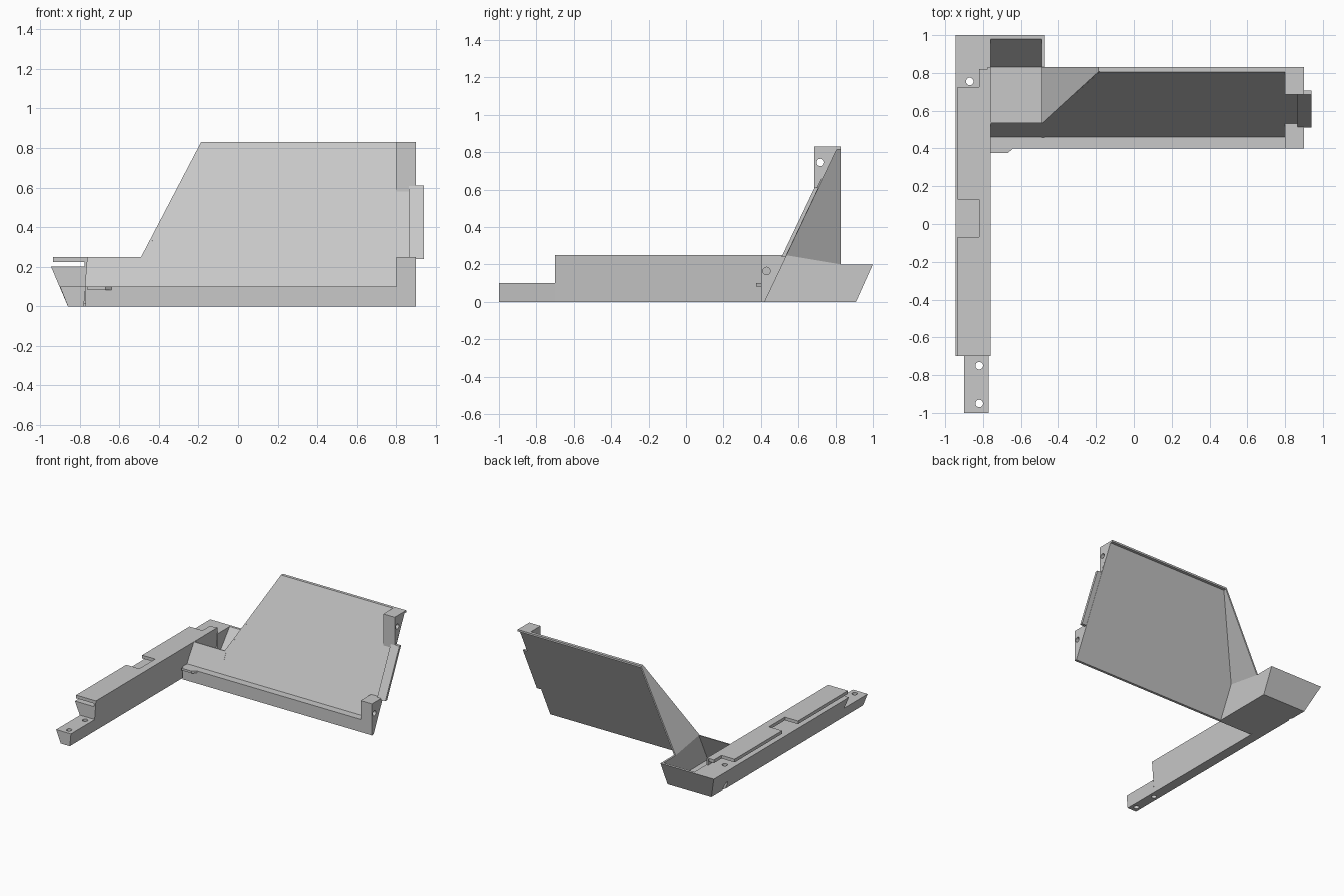
import bpy, bmesh
from mathutils import Vector, Matrix

cube = bpy.data.objects.get("Cube")
if cube:
    bpy.data.objects.remove(cube, do_unlink=True)

grey = bpy.data.materials.new("plain grey")
grey.use_nodes = True
colour = (0.58, 0.58, 0.58, 1)
grey.diffuse_color = colour
grey.node_tree.nodes["Principled BSDF"].inputs["Base Color"].default_value = colour


def loft(name, start, end):
    """Solid between two matching outlines."""
    bm = bmesh.new()
    a = [bm.verts.new(p) for p in start]
    b = [bm.verts.new(p) for p in end]
    bm.faces.new(a)
    bm.faces.new(b[::-1])
    for i in range(len(a)):
        j = (i + 1) % len(a)
        bm.faces.new((a[j], a[i], b[i], b[j]))
    bmesh.ops.recalc_face_normals(bm, faces=bm.faces)
    mesh = bpy.data.meshes.new(name)
    bm.to_mesh(mesh)
    bm.free()
    mesh.materials.append(grey)
    obj = bpy.data.objects.new(name, mesh)
    bpy.context.collection.objects.link(obj)
    return obj


def prism(name, axis, outline, lo, hi):
    """Extrude a flat outline along one axis."""
    place = {"x": lambda p, t: (t, p[0], p[1]),
             "y": lambda p, t: (p[0], t, p[1]),
             "z": lambda p, t: (p[0], p[1], t)}[axis]
    return loft(name, [place(p, lo) for p in outline], [place(p, hi) for p in outline])


def drill(obj, centre, axis, radius=0.02):
    """Bore a round hole and bake it into the mesh."""
    bm = bmesh.new()
    turn = Matrix.Rotation(1.5707963, 4, "Y") if axis == "x" else Matrix()
    bmesh.ops.create_cone(bm, cap_ends=True, segments=24, radius1=radius, radius2=radius,
                          depth=0.6, matrix=Matrix.Translation(centre) @ turn)
    mesh = bpy.data.meshes.new("hole_cutter")
    bm.to_mesh(mesh)
    bm.free()
    cutter = bpy.data.objects.new("hole_cutter", mesh)
    cutter.hide_render = True
    bpy.context.collection.objects.link(cutter)
    mod = obj.modifiers.new("hole", "BOOLEAN")
    mod.operation, mod.object, mod.solver = "DIFFERENCE", cutter, "EXACT"
    bpy.context.view_layer.update()
    graph = bpy.context.evaluated_depsgraph_get()
    baked = bpy.data.meshes.new_from_object(obj.evaluated_get(graph))
    obj.modifiers.clear()
    obj.data = baked
    bpy.data.objects.remove(cutter, do_unlink=True)


def slope(z):
    """Front of the leaning panel at height z."""
    return 0.412 + 0.475 * z


def leaning(name, outline, front, back):
    """Sheet lying on the leaning plane, given as x, z points."""
    loft(name, [(x, slope(z) + front, z) for x, z in outline],
         [(x, slope(z) + back, z) for x, z in outline])


# Leaning panel with its top lip, bottom ledge and side tab
leaning("leaning_panel", [(-0.77, 0), (0.9, 0), (0.9, 0.83), (-0.18, 0.83),
                          (-0.485, 0.25), (-0.77, 0.25)], 0, 0.008)
prism("top_lip", "x", [(0.8, 0.815), (0.83, 0.815), (0.83, 0.83), (0.806, 0.83)], -0.18, 0.9)
prism("bottom_ledge", "x", [(0.4, 0), (0.416, 0), (slope(0.1), 0.1), (0.4, 0.1)], -0.77, 0.9)
leaning("side_tab", [(0.865, 0.24), (0.94, 0.24), (0.94, 0.61), (0.865, 0.61)], -0.016, 0.006)
prism("ledge_nib", "z", [(-0.76, 0.375), (-0.67, 0.375), (-0.64, 0.4), (-0.76, 0.4)], 0.083, 0.1)

# Bored posts at the free end of the panel
lower = prism("lower_post", "x", [(0.4, 0), (0.414, 0), (slope(0.25) + 0.002, 0.25),
                                  (0.4, 0.25)], 0.8, 0.9)
drill(lower, (0.85, 0.43, 0.165), "x")
upper = prism("upper_post", "x", [(0.685, 0.58), (0.809, 0.83), (0.685, 0.83)], 0.8, 0.9)
drill(upper, (0.85, 0.717, 0.745), "x")

# Long rail with sloping outer side and raised inner wall
rail = prism("rail", "y", [(-0.945, 0.2), (-0.86, 0), (-0.78, 0), (-0.76, 0.25),
                           (-0.776, 0.25), (-0.776, 0.2)], -0.7, 0.83)
drill(rail, (-0.87, 0.755, 0.1), "z")
foot = prism("rail_foot", "y", [(-0.9, 0.1), (-0.86, 0), (-0.78, 0), (-0.77, 0.1)], -1, -0.7)
for y in (-0.95, -0.75):
    drill(foot, (-0.82, y, 0.05), "z")

# Notched plate held above the rail
prism("rail_cover", "z", [(-0.935, -0.7), (-0.77, -0.7), (-0.77, 0.82), (-0.82, 0.82),
                          (-0.82, 0.725), (-0.935, 0.725), (-0.935, 0.13), (-0.82, 0.13),
                          (-0.82, -0.07), (-0.935, -0.07)], 0.225, 0.25)

# Corner pocket: end block, floor, back wall and side wall
loft("corner_block",
     [(-0.945, 0.83, 0.2), (-0.86, 0.83, 0), (-0.76, 0.83, 0), (-0.76, 0.83, 0.2)],
     [(-0.945, 1, 0.2), (-0.86, 0.91, 0), (-0.76, 0.91, 0), (-0.76, 1, 0.2)])
prism("pocket_floor", "z", [(-0.785, 0.416), (-0.475, 0.416), (-0.475, 0.84), (-0.785, 0.84)],
      0, 0.014)
prism("pocket_back_wall", "x", [(0.83, 0), (0.91, 0), (1, 0.2), (0.98, 0.2), (0.83, 0.014)],
      -0.765, -0.475)
prism("pocket_side_wall", "x", [(0.412, 0), (0.91, 0), (1, 0.2), (0.83, 0.2), (0.53, 0.25)],
      -0.49, -0.475)

# Tapering wing joining the panel edge to the pocket
wing = [(-0.49, 0.53, 0.25), (-0.49, 0.83, 0.2), (-0.187, 0.83, 0.83), (-0.187, 0.807, 0.83)]
loft("side_wing", wing, [Vector(p) + Vector((0.014, 0, 0)) for p in wing])
